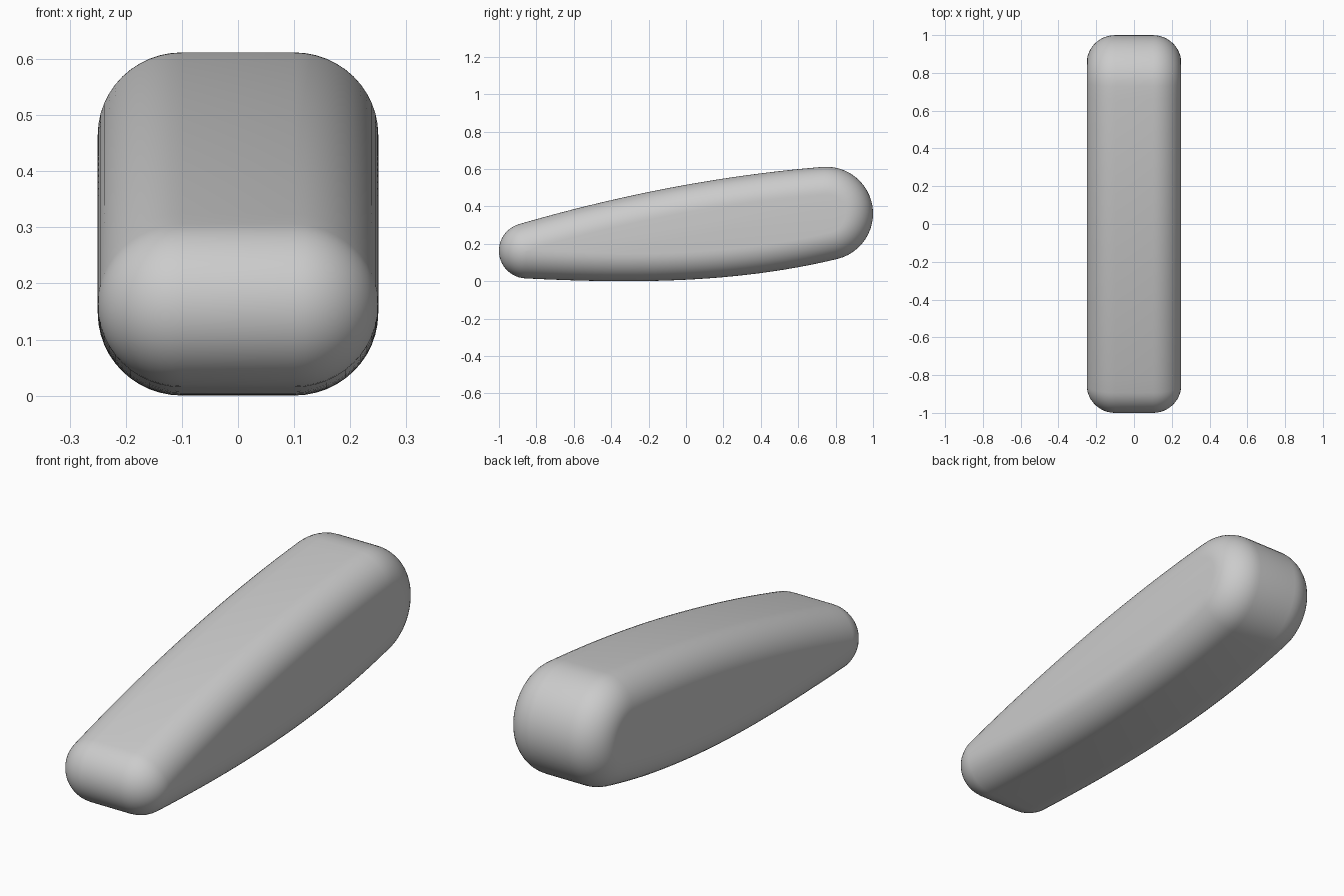
import bpy
import bmesh
from math import atan2, cos, sin, pi
from mathutils import Vector
from mathutils.geometry import interpolate_bezier

old = bpy.data.objects.get("Cube")
if old:
    bpy.data.objects.remove(old, do_unlink=True)

HALF_FLAT = 0.10    # half width of the flat band across the body
EDGE = 0.15         # rounding radius across the width
INSET = 0.147       # how far the side faces sit inside the outline
STEPS = 12          # segments in each rounded edge

# Side outline: a small round nose, a large round tail, curved top and underside
nose, nose_r = Vector((-0.852, 0.163)), 0.148
tail, tail_r = Vector((0.75, 0.362)), 0.25


def arc(centre, radius, start, end, count):
    """Points and outward normals along a circular arc."""
    angles = [start + (end - start) * i / count for i in range(count + 1)]
    normals = [Vector((cos(a), sin(a))) for a in angles]
    return [(centre + n * radius, n) for n in normals]


def sweep(p0, slope0, p1, slope1, count):
    """Inner points and outward normals of a curve with given end slopes."""
    d = (p1.x - p0.x) / 3
    h0, h1 = p0 + Vector((d, slope0 * d)), p1 - Vector((d, slope1 * d))
    pts = [p.to_2d() for p in interpolate_bezier(p0, h0, h1, p1, count + 1)]
    out = []
    for a, b, c in zip(pts, pts[1:], pts[2:]):
        t = (c - a).normalized()
        out.append((b, Vector((t.y, -t.x))))
    return out


# End slopes of the underside and top; the arcs stop where they meet them
low0, low1, top0, top1 = -0.049, 0.24, 0.29, 0.082
nose_arc = arc(nose, nose_r, pi / 2 + atan2(top0, 1), 1.5 * pi + atan2(low0, 1), 24)
tail_arc = arc(tail, tail_r, -pi / 2 + atan2(low1, 1), pi / 2 + atan2(top1, 1), 24)
under = sweep(nose_arc[-1][0], low0, tail_arc[0][0], low1, 24)
top = [(p, -n) for p, n in
       reversed(sweep(nose_arc[0][0], top0, tail_arc[-1][0], top1, 24))]
outline = nose_arc + under + tail_arc + top

# Loft the outline across the width, shrinking it around each rounded edge
bm = bmesh.new()
rings = []
for side in (-1, 1):
    for i in range(STEPS + 1):
        a = pi / 2 * (i / STEPS if side > 0 else 1 - i / STEPS)
        x = side * (HALF_FLAT + EDGE * sin(a))
        inset = INSET * (1 - cos(a))
        rings.append([bm.verts.new((x, *(p - n * inset))) for p, n in outline])
for r0, r1 in zip(rings, rings[1:]):
    for j in range(len(outline)):
        k = (j + 1) % len(outline)
        bm.faces.new((r0[j], r0[k], r1[k], r1[j]))
bm.faces.new(rings[0])
bm.faces.new(rings[-1])
bmesh.ops.recalc_face_normals(bm, faces=bm.faces)

mesh = bpy.data.meshes.new("rounded_body")
bm.to_mesh(mesh)
bm.free()
body = bpy.data.objects.new("rounded_body", mesh)
bpy.context.collection.objects.link(body)

# Plain grey finish
grey = bpy.data.materials.new("plain_grey")
grey.use_nodes = True
colour = (0.6, 0.6, 0.6, 1)
grey.diffuse_color = colour
grey.node_tree.nodes["Principled BSDF"].inputs["Base Color"].default_value = colour
mesh.materials.append(grey)

# Smooth shading
bpy.ops.object.select_all(action="DESELECT")
body.select_set(True)
bpy.context.view_layer.objects.active = body
bpy.ops.object.shade_smooth_by_angle(angle=pi / 6)
